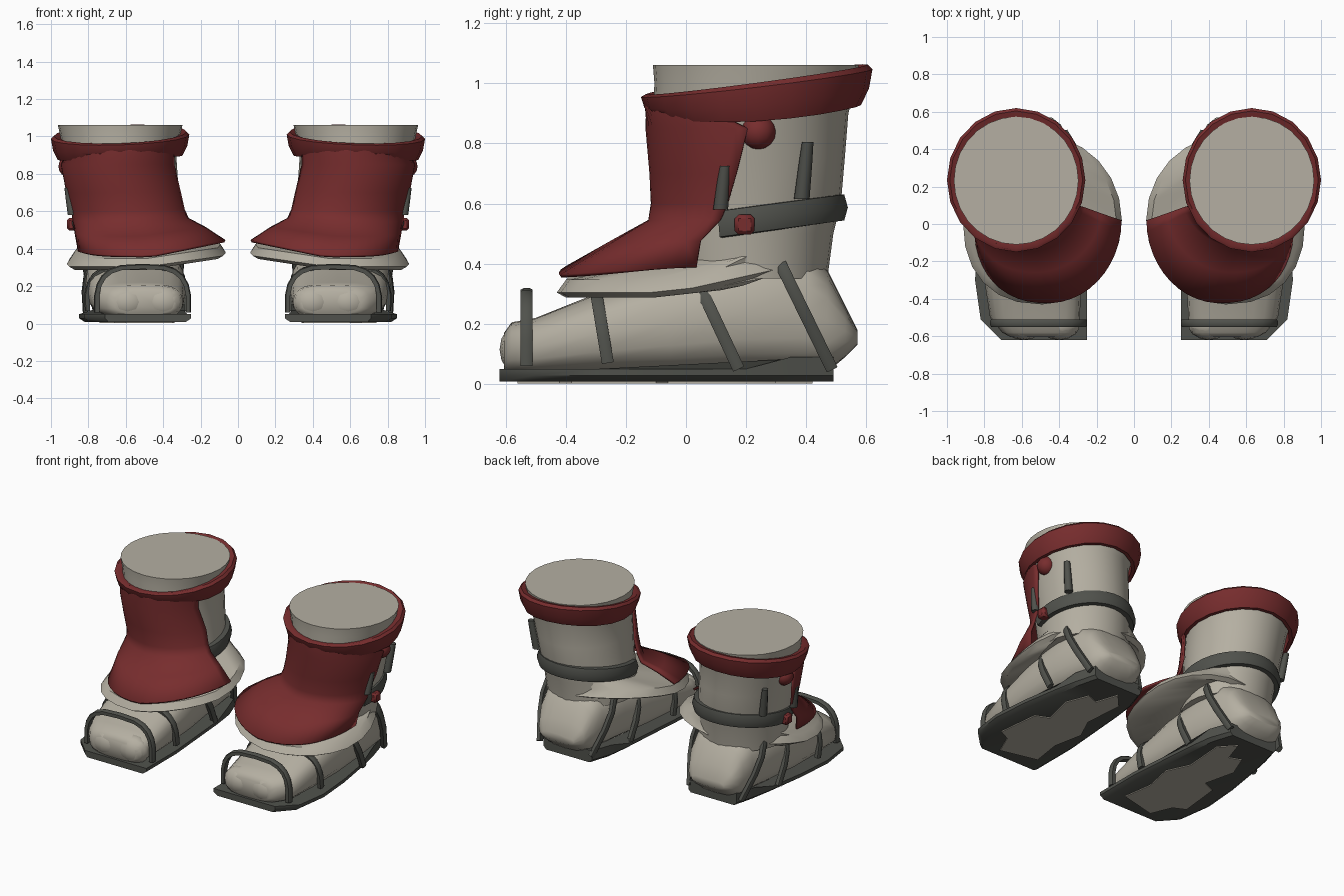
import bpy, bmesh, math
from mathutils import Vector, Matrix

if "Cube" in bpy.data.objects:
    bpy.data.objects.remove(bpy.data.objects["Cube"])


def material(name, rgb):
    m = bpy.data.materials.new(name)
    m.diffuse_color = (*rgb, 1)
    m.use_nodes = True
    m.node_tree.nodes["Principled BSDF"].inputs["Base Color"].default_value = m.diffuse_color
    return m


BEIGE = material("beige_wrap", (0.46, 0.43, 0.36))
RED = material("deep_red", (0.185, 0.026, 0.027))
DARK = material("dark_leather", (0.08, 0.083, 0.072))


def finish(name, bm, mat, angle=40, solid=0.0):
    """Turn a bmesh into an object mirrored onto the other boot."""
    if not solid:
        bmesh.ops.recalc_face_normals(bm, faces=bm.faces)
    me = bpy.data.meshes.new(name)
    bm.to_mesh(me)
    bm.free()
    me.materials.append(mat)
    ob = bpy.data.objects.new(name, me)
    bpy.context.collection.objects.link(ob)
    bpy.ops.object.select_all(action='DESELECT')
    ob.select_set(True)
    bpy.context.view_layer.objects.active = ob
    bpy.ops.object.shade_smooth_by_angle(angle=math.radians(angle))
    if solid:
        s = ob.modifiers.new("thickness", 'SOLIDIFY')
        s.thickness = solid
        s.offset = 0
    ob.modifiers.new("pair", 'MIRROR').use_mirror_merge = False
    return ob


def loft(name, rings, mat, around=True, loop=False, caps=True, **kw):
    """Skin a list of point rings; around closes each ring, loop joins last to first."""
    bm = bmesh.new()
    vs = [[bm.verts.new(p) for p in r] for r in rings]
    n = len(vs[0])
    for i in range(len(vs) if loop else len(vs) - 1):
        a, b = vs[i], vs[(i + 1) % len(vs)]
        for j in range(n if around else n - 1):
            k = (j + 1) % n
            bm.faces.new((a[j], a[k], b[k], b[j]))
    if caps and around and not loop:
        bm.faces.new(vs[0][::-1])
        bm.faces.new(vs[-1])
    return finish(name, bm, mat, **kw)


def angles(n, a0=0, a1=360, closed=True):
    return [math.radians(a0 + (a1 - a0) * i / (n if closed else n - 1)) for i in range(n)]


def power(v, e=0.7):
    return math.copysign(abs(v) ** e, v)


# Leg shaft: z, centre x, centre y, radius x, radius y
LEG = [(0.35, .565, .20, .275, .27), (0.50, .575, .20, .28, .29), (0.60, .59, .21, .28, .305),
       (0.75, .61, .21, .29, .318), (0.90, .63, .215, .30, .325),
       (1.00, .63, .23, .32, .335), (1.06, .63, .232, .333, .342)]
loft("leg_shaft", [[(cx + rx * math.cos(a), cy + ry * math.sin(a), z) for a in angles(28)]
                   for z, cx, cy, rx, ry in LEG], BEIGE)

# Foot: y, centre x, half width, bottom, top
FOOT = [(-.605, .50, .16, .05, .17), (-.58, .505, .20, .03, .205), (-.50, .53, .24, .03, .22),
        (-.30, .54, .26, .03, .30), (-.05, .55, .265, .03, .38), (.20, .56, .25, .04, .43),
        (.40, .56, .22, .04, .44), (.47, .56, .20, .04, .38), (.53, .56, .17, .09, .26),
        (.57, .56, .12, .13, .18)]
loft("foot", [[(cx + hw * power(math.cos(a)), y,
                (zb + zt) / 2 + (zt - zb) / 2 * power(math.sin(a))) for a in angles(20)]
              for y, cx, hw, zb, zt in FOOT], BEIGE, angle=60)

# Toe pads on the front of the foot
bm = bmesh.new()
for x in (.40, .59):
    bmesh.ops.create_uvsphere(bm, u_segments=14, v_segments=8, radius=1,
                              matrix=Matrix.Translation((x, -.54, .115)) @ Matrix.Diagonal((.11, .08, .092, 1)))
finish("toe_pads", bm, BEIGE)

# Sole outline, tapered downward with a raised heel
OUT = [(.25, -.62), (.71, -.62), (.82, -.51), (.85, -.3), (.83, -.05), (.79, .2), (.76, .35),
       (.72, .49), (.36, .49), (.31, .35), (.29, .2), (.27, -.05), (.25, -.3), (.25, -.51)]


def sole_ring(scale, z, lift):
    return [(.54 + (x - .54) * scale, y, z + (lift if y > .34 else 0)) for x, y in OUT]


loft("sole", [sole_ring(.9, .008, 0), sole_ring(1, .028, 0), sole_ring(1, .05, .04)], DARK)

# Worn patch under the sole
PATCH = [(.35, -.5), (.6, -.56), (.66, -.42), (.74, -.38), (.71, -.1), (.62, -.06), (.67, .15),
         (.61, .3), (.53, .27), (.48, .42), (.39, .32), (.41, .05), (.34, -.1), (.38, -.3)]
loft("sole_tread", [[(x, y, z) for x, y in PATCH] for z in (.002, .009)], BEIGE)


def square_front(c, s):
    """Fuller outline toward the outer front corner."""
    return (power(c, .86), power(s, .86)) if c > 0 > s else (c, s)


# Flared beige skirt under the gaiter
def skirt_ring(k, dz):
    ring = []
    for a in angles(24):
        c, s = math.cos(a), math.sin(a)
        u, v = square_front(c, s)
        x, y = .49 + .425 * k * u, .02 + .45 * k * v
        if k < .75:                                   # inner rings hug the shaft
            x, y = .565 + .272 * c, .19 + .28 * s
        z = .292 + .10 * max(0, s + .15) - .06 * min(0, c)
        ring.append((x, y, z + dz))
    return ring


loft("ankle_skirt", [skirt_ring(.7, .02), skirt_ring(.93, -.005), skirt_ring(1, .012),
                     skirt_ring(.93, .055), skirt_ring(.7, .12)], BEIGE, loop=True, angle=35)

# Red gaiter: z, centre, radii, inner edge angle, outer edge angle, lift of inner side
GAITER = [(.96, .63, .22, .32, .35, -155, -28, 0), (.92, .63, .21, .315, .34, -155, -26, 0),
          (.85, .63, .20, .31, .328, -156, 1, 0), (.70, .605, .19, .307, .305, -163, -4, 0),
          (.60, .583, .18, .305, .29, -163, -8, .01), (.54, .57, .165, .312, .285, -165, -10, .02),
          (.46, .52, .10, .347, .355, -173, -6, .05),
          (.36, .46, .02, .39, .44, -180, 2, .08)]
rings = []
for i, (z, cx, cy, rx, ry, a0, a1, lift) in enumerate(GAITER):
    ring = []
    for a in angles(24, a0, a1, False):
        c, s = math.cos(a), math.sin(a)
        u, v = square_front(c, s) if i > 5 else (c, s)
        ring.append((cx + rx * u, cy + ry * v, z + lift * max(0, -c) + lift * .35 * max(0, c) * max(0, 1 + s)))
    rings.append(ring)
loft("gaiter", rings, RED, around=False, solid=.014, angle=80)

# Tilted red collar, deeper at the back
rings = []
for a in angles(20):
    c, s = math.cos(a), math.sin(a)
    deep = .94 + .22 * s - .17 * s * s
    rings.append([(.63 + .37 * k * c, .235 + .385 * k * s, 1.008 + .048 * s - .012 * c + d * deep)
                  for k, d in ((.84, -.13), (.90, -.13), (.97, -.075), (1, -.01), (.96, .006), (.86, -.005))])
loft("collar", rings, RED, loop=True, angle=50)

# Dark ankle strap around the back of the shaft
rings = []
for a in angles(24, -18, 200, False):
    c, s = math.cos(a), math.sin(a)
    rings.append([(.58 + (.275 + o) * c, .21 + (.292 + o) * s, .545 + .042 * s + d)
                  for o, d in ((-.01, -.047), (.025, -.043), (.037, 0), (.025, .043), (-.01, .047))])
loft("ankle_strap", rings, DARK, angle=50)


# Foot straps: arches from the sole over the foot, hb wide at the base and ht at the top
def arch(name, base, top, cx, hb, ht, w=.02, t=.014):
    d = Vector((0, top[0] - base[0], top[1] - base[1]))
    wide = Vector((1, 0, 0)).cross(d).normalized()
    path = []
    for a in angles(13, 0, 180, False):
        h = power(math.sin(a), .75)
        x = cx + (hb + (ht - hb) * h) * power(math.cos(a), .6)
        path.append(Vector((x, base[0], base[1])) + d * h)
    rings = []
    for i, p in enumerate(path):
        tan = (path[min(i + 1, 12)] - path[max(i - 1, 0)]).normalized()
        n = tan.cross(wide)
        rings.append([p + wide * w * u + n * t * v
                      for u, v in ((-1, -1), (1, -1), (1, .6), (.5, 1), (-.5, 1), (-1, .6))])
    loft(name, rings, DARK)


arch("toe_strap", (-.53, .06), (-.53, .305), .51, .245, .26)
arch("instep_strap", (-.26, .07), (-.30, .31), .54, .265, .285)
arch("arch_strap", (.175, .05), (.02, .38), .555, .26, .295)
arch("heel_strap", (.485, .05), (.27, .49), .56, .195, .34)


# Dark toggles on the outer side
def toggle(name, low, high, r0, r1):
    a, b = Vector(low), Vector(high)
    rings = [[p + Vector((r * math.cos(t), r * math.sin(t), 0)) for t in angles(8)]
             for p, r in ((a, r0), (a.lerp(b, .6), (r0 + r1) / 2), (b, r1))]
    loft(name, rings, DARK, angle=50)


toggle("front_toggle", (.885, .115, .58), (.91, .13, .725), .025, .018)
toggle("rear_toggle", (.845, .385, .615), (.875, .405, .805), .026, .019)

# Red fastenings: round button and small square stud
bm = bmesh.new()
bmesh.ops.create_uvsphere(bm, u_segments=12, v_segments=8, radius=.06,
                          matrix=Matrix.Translation((.90, .24, .84)))
finish("round_button", bm, RED)
bm = bmesh.new()
bmesh.ops.create_cube(bm, size=.066, matrix=Matrix.Translation((.882, .195, .53)))
bmesh.ops.bevel(bm, geom=bm.edges[:], offset=.012, segments=1, affect='EDGES')
finish("square_stud", bm, RED)
